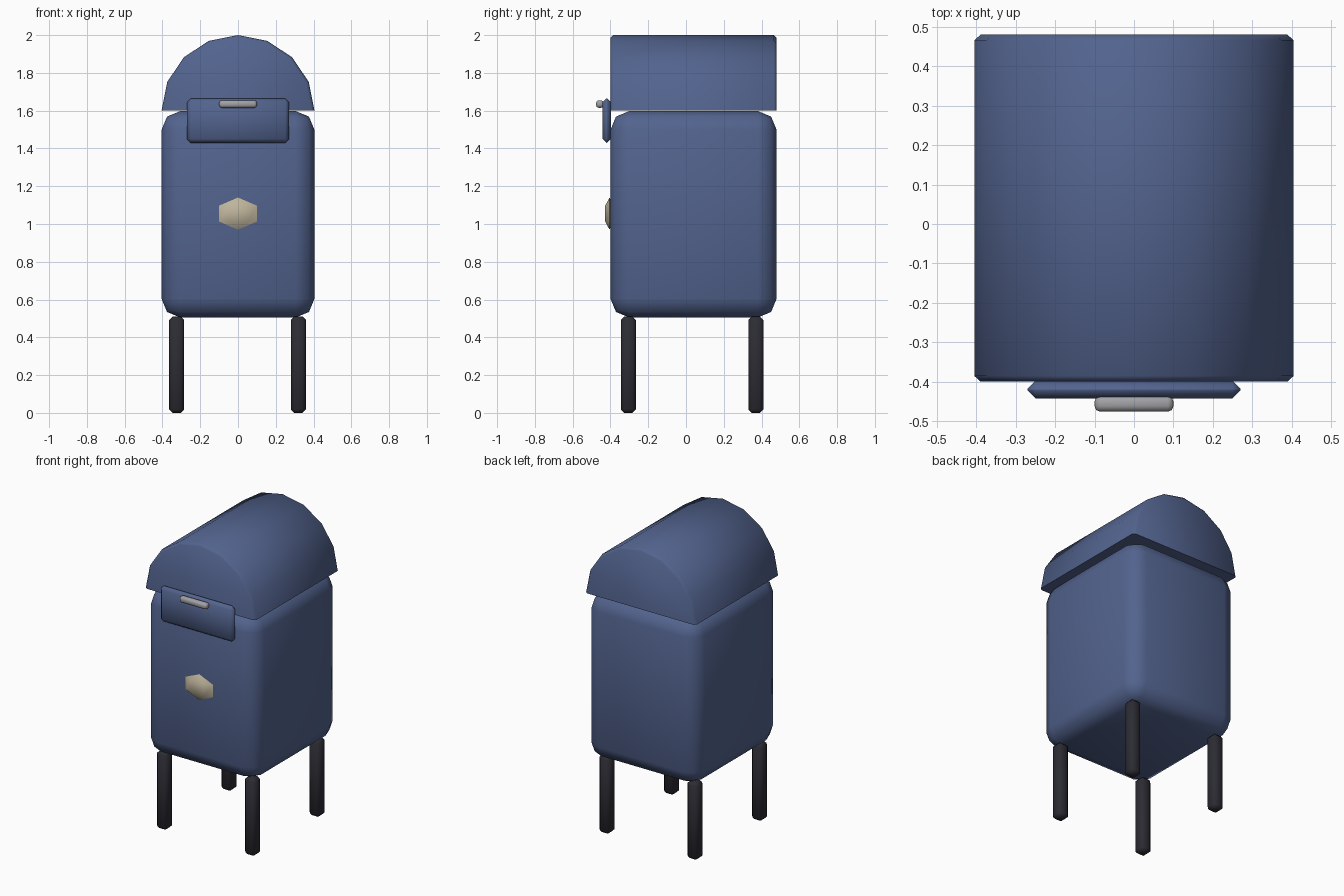
import bpy, bmesh
from math import sin, cos, pi, radians

cube = bpy.data.objects.get("Cube")
if cube:
    bpy.data.objects.remove(cube, do_unlink=True)


def material(name, rgb):
    m = bpy.data.materials.new(name)
    m.use_nodes = True
    m.diffuse_color = (*rgb, 1)
    m.node_tree.nodes["Principled BSDF"].inputs["Base Color"].default_value = (*rgb, 1)
    return m


blue = material("postal blue", (0.085, 0.125, 0.27))
black = material("dark iron", (0.025, 0.025, 0.034))
grey = material("light metal", (0.36, 0.36, 0.38))
cream = material("pale brass", (0.52, 0.46, 0.33))


def finish(bm, name, mat, angle=60):
    bmesh.ops.recalc_face_normals(bm, faces=bm.faces)
    mesh = bpy.data.meshes.new(name)
    bm.to_mesh(mesh)
    bm.free()
    mesh.materials.append(mat)
    ob = bpy.data.objects.new(name, mesh)
    bpy.context.collection.objects.link(ob)
    bpy.ops.object.select_all(action='DESELECT')
    ob.select_set(True)
    bpy.context.view_layer.objects.active = ob
    bpy.ops.object.shade_smooth_by_angle(angle=radians(angle))
    return ob


def rounded_box(name, mat, low, high, bevel, segments):
    bm = bmesh.new()
    bmesh.ops.create_cube(bm, size=1)
    for v in bm.verts:
        for i in range(3):
            v.co[i] = low[i] if v.co[i] < 0 else high[i]
    bmesh.ops.bevel(bm, geom=bm.edges[:], offset=bevel, segments=segments,
                    profile=0.5, affect='EDGES')
    return finish(bm, name, mat)


# Main box
rounded_box("body", blue, (-0.405, -0.4, 0.505), (0.405, 0.48, 1.598), 0.1, 2)

# Arched lid: half cylinder running front to back, with softened end rims
bm = bmesh.new()
arch = [bm.verts.new((0.405 * cos(pi * i / 8), -0.4, 1.6 + 0.4 * sin(pi * i / 8)))
        for i in range(9)]
end = bm.faces.new(arch)
ret = bmesh.ops.extrude_face_region(bm, geom=[end], use_keep_orig=True)
bmesh.ops.translate(bm, vec=(0, 0.88, 0),
                    verts=[g for g in ret["geom"] if isinstance(g, bmesh.types.BMVert)])
rims = [e for e in bm.edges
        if abs(e.verts[0].co.y - e.verts[1].co.y) < 0.01
        and max(v.co.z for v in e.verts) > 1.61]
bmesh.ops.recalc_face_normals(bm, faces=bm.faces)
bmesh.ops.bevel(bm, geom=rims, offset=0.015, segments=1, affect='EDGES')
finish(bm, "lid", blue)

# Mail flap and its pull
rounded_box("flap", blue, (-0.27, -0.442, 1.43), (0.27, -0.398, 1.665), 0.02, 1)
rounded_box("flap_handle", grey, (-0.1, -0.476, 1.615), (0.1, -0.436, 1.655), 0.014, 2)

# Faceted badge: a coarse flattened ball
bm = bmesh.new()
points = [(0, 0, 1), (0, 0, -1)]
for lat in (-pi / 6, pi / 6):
    points += [(cos(lat) * cos(k * pi / 3), cos(lat) * sin(k * pi / 3), sin(lat))
               for k in range(6)]
for x, y, z in points:
    bm.verts.new((0.115 * x, -0.405 + 0.03 * y, 1.055 + 0.085 * z))
bmesh.ops.convex_hull(bm, input=bm.verts[:])
bmesh.ops.dissolve_limit(bm, angle_limit=0.01, verts=bm.verts[:], edges=bm.edges[:])
finish(bm, "badge", cream)

# Four legs
for side, x in (("right", -0.325), ("left", 0.32)):
    for place, y in (("front", -0.305), ("back", 0.37)):
        rounded_box(f"{place}_{side}_leg", black, (x - 0.04, y - 0.04, 0),
                    (x + 0.04, y + 0.04, 0.51), 0.018, 1)
